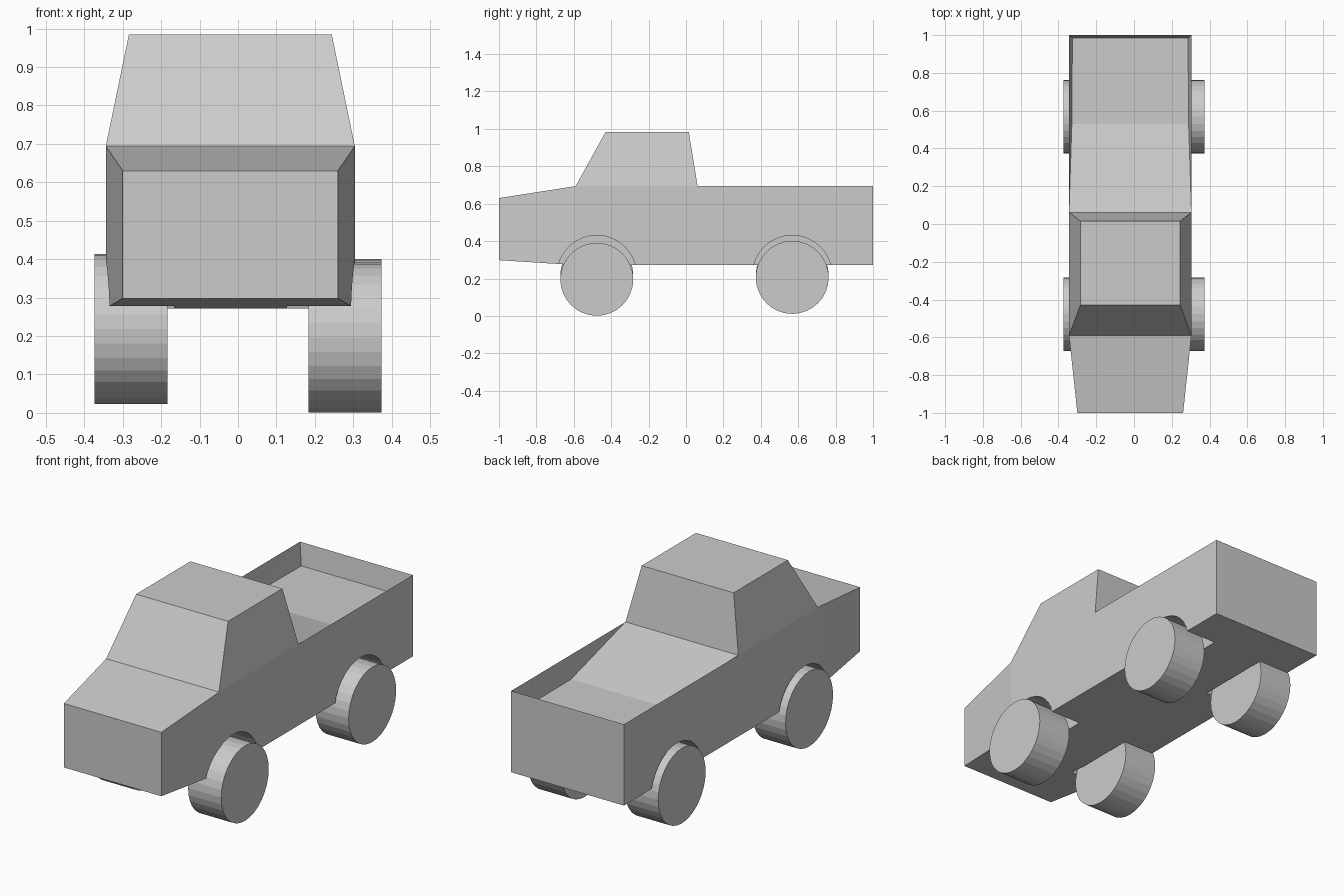
import bpy, bmesh
from math import pi
from mathutils import Matrix

if "Cube" in bpy.data.objects:
    bpy.data.objects.remove(bpy.data.objects["Cube"])

CX = -0.02      # body centre line
SEG = 32


def make_object(name, bm):
    bmesh.ops.recalc_face_normals(bm, faces=bm.faces[:])
    me = bpy.data.meshes.new(name)
    bm.to_mesh(me)
    bm.free()
    ob = bpy.data.objects.new(name, me)
    bpy.context.collection.objects.link(ob)
    return ob


def disc(name, x0, x1, y, z, r):
    """Closed cylinder along x."""
    bm = bmesh.new()
    bmesh.ops.create_cone(
        bm, cap_ends=True, segments=SEG, radius1=r, radius2=r, depth=x1 - x0,
        matrix=Matrix.Translation(((x0 + x1) / 2, y, z)) @ Matrix.Rotation(pi / 2, 4, 'Y'))
    return make_object(name, bm)


# Body, cab and open bed as one closed shell: left/right point pairs (half width, y, z)
pairs = {
    'nose_low': (0.28, -1.0, 0.298), 'nose_top': (0.28, -1.0, 0.63),
    'cowl_low': (0.324, -0.59, 0.272), 'cowl_top': (0.324, -0.59, 0.694),
    'roof_front': (0.264, -0.43, 0.984), 'roof_back': (0.264, 0.015, 0.984),
    'cab_low': (0.324, 0.062, 0.272), 'cab_back': (0.324, 0.062, 0.694),
    'ramp_foot': (0.309, 0.53, 0.579), 'floor_back': (0.306, 0.985, 0.579),
    'tail_top': (0.324, 1.0, 0.694), 'tail_low': (0.324, 1.0, 0.272),
}
bm = bmesh.new()
L = {k: bm.verts.new((CX - w, y, z)) for k, (w, y, z) in pairs.items()}
R = {k: bm.verts.new((CX + w, y, z)) for k, (w, y, z) in pairs.items()}

# strips across the truck, following the outline all the way round
outline = ['nose_low', 'nose_top', 'cowl_top', 'roof_front', 'roof_back', 'cab_back',
           'ramp_foot', 'floor_back', 'tail_top', 'tail_low', 'cab_low', 'cowl_low']
for a, b in zip(outline, outline[1:] + outline[:1]):
    bm.faces.new((L[a], R[a], R[b], L[b]))

# side panels, cab sides and inner bed walls
sides = [('nose_low', 'cowl_low', 'cowl_top', 'nose_top'),
         ('cowl_low', 'cab_low', 'cab_back', 'cowl_top'),
         ('cab_low', 'tail_low', 'tail_top', 'cab_back'),
         ('cowl_top', 'cab_back', 'roof_back', 'roof_front'),
         ('cab_back', 'tail_top', 'ramp_foot'),
         ('tail_top', 'floor_back', 'ramp_foot')]
for S in (L, R):
    for names in sides:
        bm.faces.new([S[n] for n in names])
body = make_object('truck_body', bm)

# Wheel arches cut from the body, and the wheels
for end, y in (('front', -0.477), ('rear', 0.568)):
    for side, s in (('left', -1), ('right', 1)):
        x0, x1 = sorted((CX + s * 0.147, CX + s * 0.5))
        cutter = disc(f'{end}_{side}_arch_cutter', x0, x1, y, 0.218, 0.213)
        cutter.hide_render = True
        cutter.hide_viewport = True
        mod = body.modifiers.new(f'{end}_{side}_arch', 'BOOLEAN')
        mod.operation = 'DIFFERENCE'
        mod.solver = 'EXACT'
        mod.object = cutter

        z = 0.218 if s < 0 else (0.196 if end == 'front' else 0.206)
        x0, x1 = sorted((s * 0.184, s * 0.374))
        disc(f'{end}_{side}_wheel', x0, x1, y, z, 0.195)
